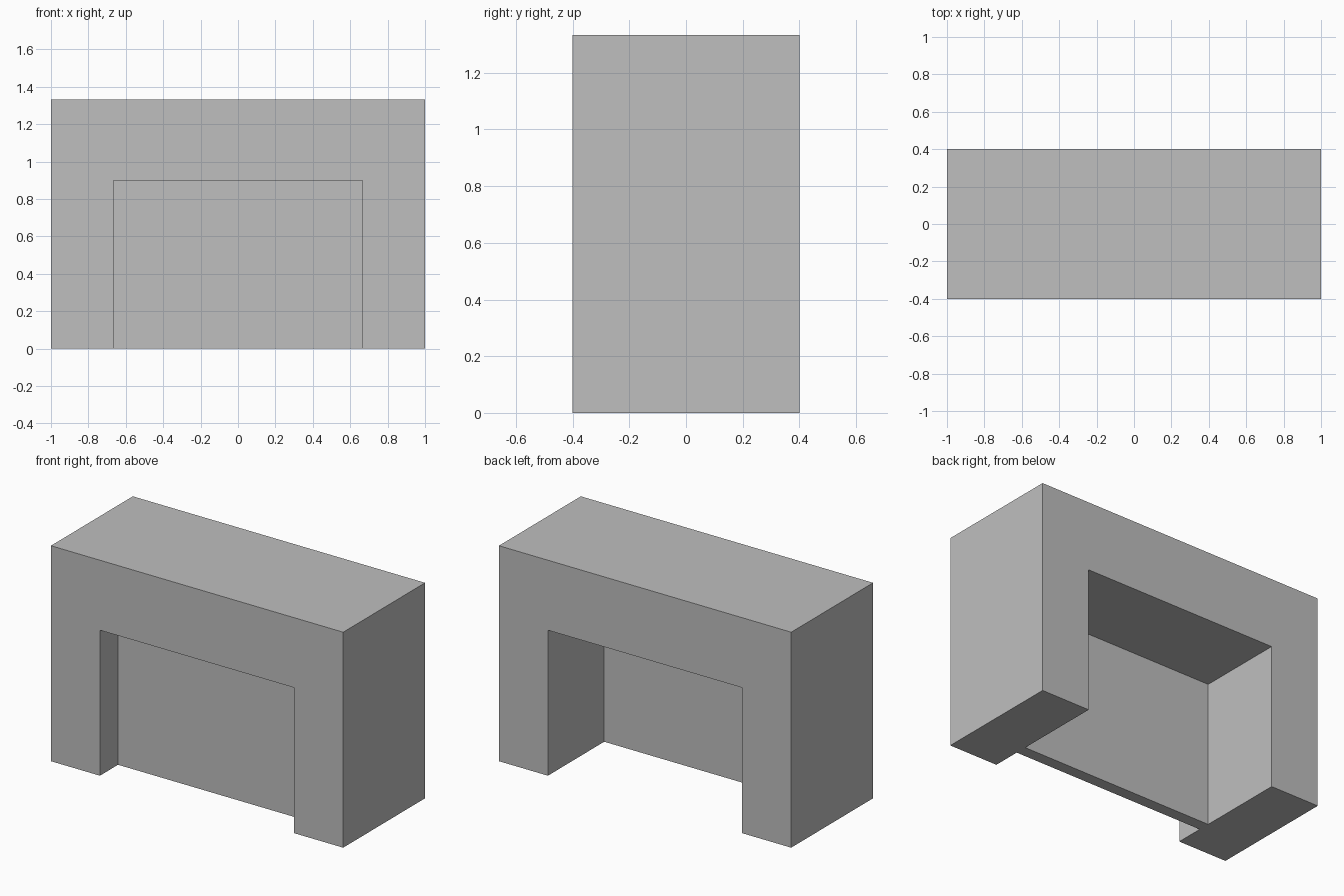
import bpy

if "Cube" in bpy.data.objects:
    bpy.data.objects.remove(bpy.data.objects["Cube"], do_unlink=True)

# Single matte grey
grey = bpy.data.materials.new("matte_grey")
grey.use_nodes = True
colour = (0.52, 0.52, 0.52, 1)
grey.diffuse_color = colour
grey.node_tree.nodes["Principled BSDF"].inputs["Base Color"].default_value = colour

HALF_W, HALF_D, HEIGHT = 1.0, 0.4, 1.333
OPEN_W, OPEN_H = 0.665, 0.9


def prism(name, profile, y0, y1):
    """Extrude an outline in x and z from y0 to y1."""
    n = len(profile)
    verts = [(x, y, z) for y in (y0, y1) for x, z in profile]
    sides = [(i, i + n, (i + 1) % n + n, (i + 1) % n) for i in range(n)]
    faces = [tuple(range(n)), tuple(reversed(range(n, 2 * n)))] + sides
    mesh = bpy.data.meshes.new(name)
    mesh.from_pydata(verts, [], faces)
    mesh.materials.append(grey)
    obj = bpy.data.objects.new(name, mesh)
    bpy.context.collection.objects.link(obj)
    return obj


# Solid counter body: two legs joined by a thick top
half = [(OPEN_W, OPEN_H), (OPEN_W, 0), (HALF_W, 0), (HALF_W, HEIGHT)]
outline = half + [(-x, z) for x, z in reversed(half)]
prism("counter_body", outline[::-1][::-1], -HALF_D, HALF_D)

# Thin panel closing the opening, set back from the front
panel = [(-OPEN_W, 0), (OPEN_W, 0), (OPEN_W, OPEN_H), (-OPEN_W, OPEN_H)]
prism("modesty_panel", panel, -0.223, -0.15)
